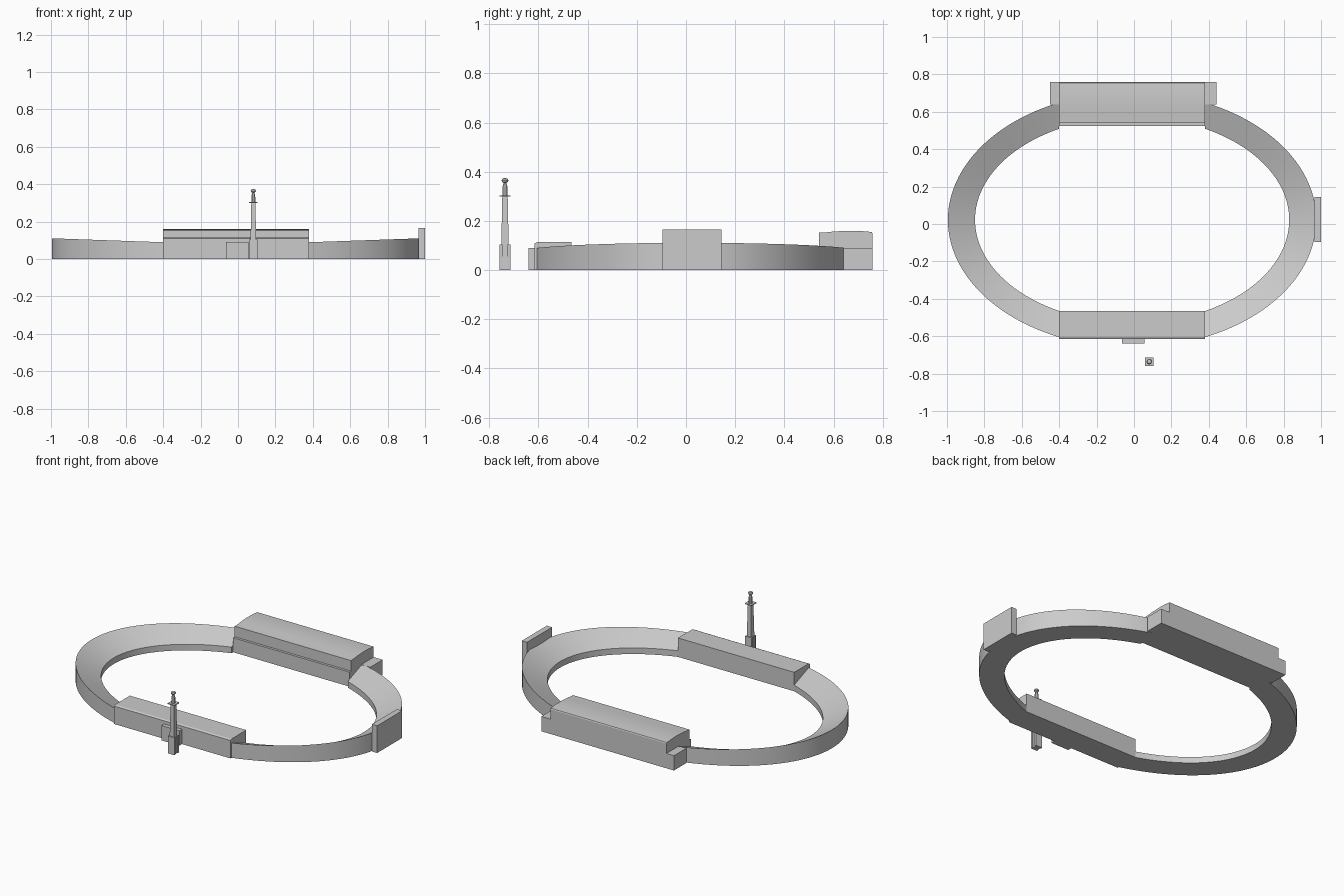
import bpy, bmesh, math

if "Cube" in bpy.data.objects:
    bpy.data.objects.remove(bpy.data.objects["Cube"])


def finish(name, bm, smooth=False):
    bmesh.ops.recalc_face_normals(bm, faces=bm.faces[:])
    me = bpy.data.meshes.new(name)
    bm.to_mesh(me)
    bm.free()
    ob = bpy.data.objects.new(name, me)
    bpy.context.collection.objects.link(ob)
    if smooth:
        bpy.ops.object.select_all(action='DESELECT')
        bpy.context.view_layer.objects.active = ob
        ob.select_set(True)
        bpy.ops.object.shade_smooth_by_angle(angle=math.radians(30))
    return ob


def skin(name, rings, closed=False, smooth=False):
    """Join matching closed sections and cap both ends."""
    bm = bmesh.new()
    vs = [[bm.verts.new(p) for p in r] for r in rings]
    n = len(rings[0])
    for a, b in zip(vs, vs[1:]):
        for i in range(n):
            j = (i + 1) % n
            bm.faces.new((a[i], a[j], b[j], b[i]))
    bm.faces.new(vs[0])
    bm.faces.new(vs[-1])
    return finish(name, bm, smooth)


def extrude_x(name, profile, x0, x1, smooth=False):
    return skin(name, [[(x, y, z) for y, z in profile] for x in (x0, x1)], smooth=smooth)


def box(name, x0, x1, y0, y1, z0, z1):
    return extrude_x(name, [(y0, z0), (y1, z0), (y1, z1), (y0, z1)], x0, x1)


def lathe(name, profile, cx, cy, sides, smooth=False):
    rings = []
    for r, z in profile:
        angs = [2 * math.pi * (i + 0.5) / sides for i in range(sides)]
        k = r / math.cos(math.pi / sides)
        rings.append([(cx + k * math.cos(a), cy + k * math.sin(a), z) for a in angs])
    return skin(name, rings, smooth=smooth)


# curved bowl ends: wedge section rising towards the far ends
CX, CY = -0.01, 0.022
OUTER, INNER, HALF = (0.985, 0.683), (0.84, 0.55), 0.39


def bowl_end(name, side):
    rings = []
    for i in range(49):
        t = i / 24 - 1
        pts = []
        for a, b in (OUTER, INNER):
            ang = t * math.acos(HALF / a)
            pts.append((CX + side * a * math.cos(ang), CY + b * math.sin(ang)))
        (xo, yo), (xi, yi) = pts
        rise = (abs(xo - CX) - HALF) / (OUTER[0] - HALF)
        rings.append([(xo, yo, 0), (xo, yo, 0.09 + 0.021 * rise),
                      (xi, yi, 0.037), (xi, yi, 0)])
    skin(name, rings, smooth=True)


bowl_end("bowl_end_left", -1)
bowl_end("bowl_end_right", 1)

# straight stands
X0, X1 = -0.40, 0.38
extrude_x("front_stand", [(-0.615, 0), (-0.615, 0.109), (-0.605, 0.114),
                          (-0.465, 0.115), (-0.465, 0)], X0, X1)
extrude_x("back_stand", [(0.525, 0), (0.525, 0.088), (0.54, 0.088), (0.54, 0.152),
                         (0.575, 0.154), (0.60, 0.157), (0.66, 0.16), (0.71, 0.159),
                         (0.755, 0.155), (0.758, 0.15), (0.758, 0)], X0, X1, True)

# low wings at both ends of the back stand
box("back_wing_left", -0.45, X0, 0.64, 0.758, 0, 0.09)
box("back_wing_right", X1, 0.44, 0.64, 0.758, 0, 0.09)

# front entrance and end gate wall
box("front_entrance", -0.065, 0.055, -0.64, -0.615, 0, 0.09)
box("end_gate_wall", 0.965, 1.0, -0.095, 0.145, 0, 0.165)

# tower: side piers, tapered shaft, platform, lantern and bulb
TX, TY = 0.082, -0.736
for s, label in ((-1, "front"), (1, "back")):
    y = TY + s * 0.016
    box("tower_pier_" + label, TX - 0.022, TX + 0.022, y - 0.006, y + 0.006, 0, 0.105)
lathe("tower_shaft", [(0.017, 0), (0.011, 0.30)], TX, TY, 4)
lathe("tower_platform", [(0.023, 0.299), (0.023, 0.304)], TX, TY, 4)
lathe("tower_lantern", [(0.011, 0.304), (0.010, 0.34), (0.005, 0.356)], TX, TY, 8)
lathe("tower_bulb", [(0.005, 0.354), (0.012, 0.359), (0.014, 0.365),
                     (0.011, 0.371), (0.004, 0.374)], TX, TY, 12, True)
